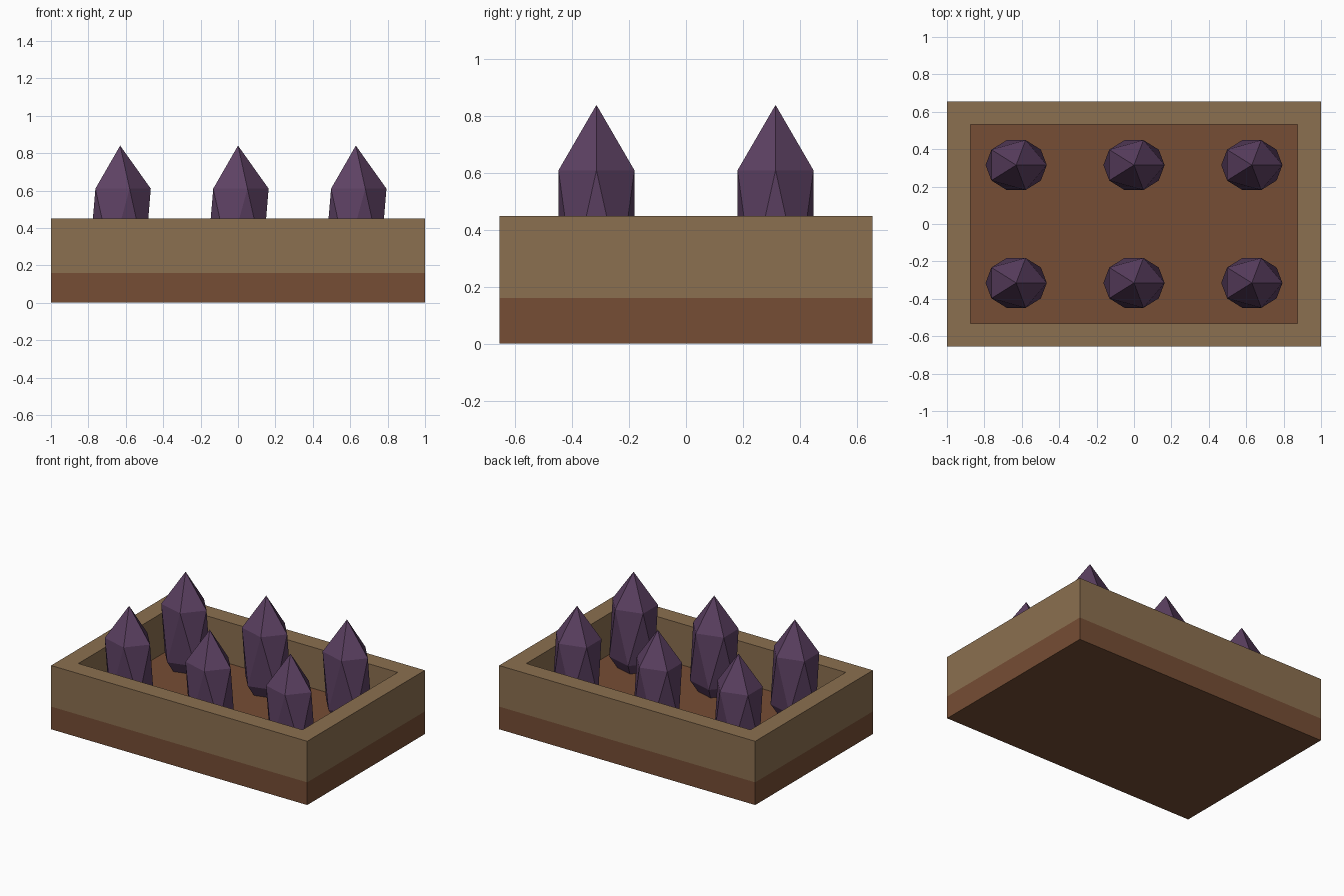
import bpy
import bmesh

if "Cube" in bpy.data.objects:
    bpy.data.objects.remove(bpy.data.objects["Cube"])


def material(name, rgb):
    mat = bpy.data.materials.new(name)
    mat.diffuse_color = (*rgb, 1)
    mat.use_nodes = True
    mat.node_tree.nodes["Principled BSDF"].inputs["Base Color"].default_value = mat.diffuse_color
    return mat


def mesh_object(name, bm, mat):
    bmesh.ops.recalc_face_normals(bm, faces=bm.faces[:])
    mesh = bpy.data.meshes.new(name)
    bm.to_mesh(mesh)
    bm.free()
    mesh.materials.append(mat)
    obj = bpy.data.objects.new(name, mesh)
    bpy.context.collection.objects.link(obj)
    return obj


HALF_X, HALF_Y = 1.0, 0.656
BASE_TOP, RIM_TOP, WALL = 0.16, 0.45, 0.125

wood = material("light_wood", (0.26, 0.16, 0.08))
soil = material("dark_soil", (0.18, 0.075, 0.035))
violet = material("violet_crystal", (0.11, 0.053, 0.125))

# Base slab, its top is the bed floor
bm = bmesh.new()
bmesh.ops.create_cube(bm, size=1)
bmesh.ops.scale(bm, vec=(2 * HALF_X, 2 * HALF_Y, BASE_TOP), verts=bm.verts)
bmesh.ops.translate(bm, vec=(0, 0, BASE_TOP / 2), verts=bm.verts)
mesh_object("base", bm, soil)

# Wall frame: rectangular loops joined outside, over the rim and inside
bm = bmesh.new()
corners = [(-1, -1), (1, -1), (1, 1), (-1, 1)]
section = [(0, BASE_TOP), (0, RIM_TOP), (WALL, RIM_TOP), (WALL, BASE_TOP)]
loops = [[bm.verts.new((sx * (HALF_X - d), sy * (HALF_Y - d), z))
          for sx, sy in corners] for d, z in section]
for j in range(4):
    a, b = loops[j], loops[(j + 1) % 4]
    for i in range(4):
        k = (i + 1) % 4
        bm.faces.new((a[i], a[k], b[k], b[i]))
mesh_object("wall_frame", bm, wood)

# Six crystals: stretched icosahedra standing in two rows
bm = bmesh.new()
bmesh.ops.create_icosphere(bm, subdivisions=1, radius=1)
bmesh.ops.scale(bm, vec=(0.183, 0.157, 0.416), verts=bm.verts)
first = mesh_object("crystal", bm, violet)
spots = [(x, y) for y in (-0.315, 0.315) for x in (-0.63, 0, 0.63)]
for i, (x, y) in enumerate(spots):
    obj = first
    if i:
        obj = bpy.data.objects.new(f"crystal_{i + 1}", first.data)
        bpy.context.collection.objects.link(obj)
    obj.location = (x, y, 0.424)
